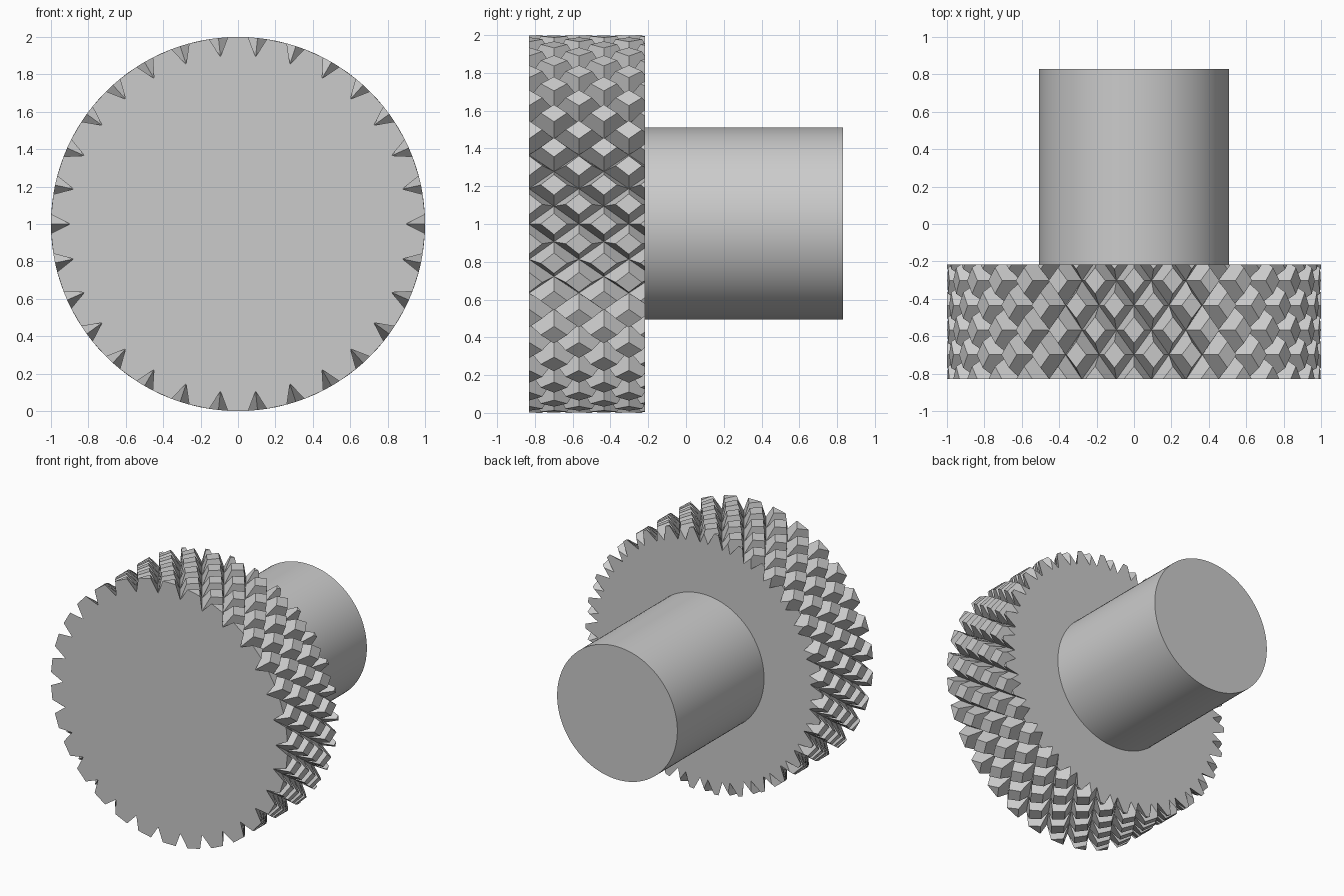
import bpy, bmesh, math
from mathutils import Matrix, Vector

cube = bpy.data.objects.get("Cube")
if cube:
    bpy.data.objects.remove(cube, do_unlink=True)

FRONT, SHOULDER, BACK = -0.83, -0.217, 0.83
STARTS = 30                  # grooves in each direction
STEP = math.pi / STARTS      # half the pitch around the rim
ROW = 0.132                  # half the pitch along the axis
FLAT = 0.53                  # share of each tooth that stays flat
R_OUT, R_ROOT = 1.0, 0.9

grey = bpy.data.materials.new("grey_metal")
grey.use_nodes = True
colour = (0.6, 0.6, 0.6, 1)
grey.diffuse_color = colour
grey.node_tree.nodes["Principled BSDF"].inputs["Base Color"].default_value = colour


def make_object(name, bm):
    bmesh.ops.recalc_face_normals(bm, faces=bm.faces[:])
    mesh = bpy.data.meshes.new(name)
    bm.to_mesh(mesh)
    bm.free()
    mesh.materials.append(grey)
    obj = bpy.data.objects.new(name, mesh)
    bpy.context.collection.objects.link(obj)
    return obj


def rim_point(row, col, radius):
    a = col * STEP
    return Vector((radius * math.cos(a), FRONT - 0.001 + row * ROW,
                   1 + radius * math.sin(a)))


# Knurled head: a staggered lattice of flat-topped four-sided teeth
bm = bmesh.new()
corners = [(0, -1), (1, 0), (0, 1), (-1, 0)]
for row in range(-1, 7):
    for col in range(2 * STARTS):
        if (row + col) % 2 == 0:
            continue
        root = [bm.verts.new(rim_point(row + r, col + c, R_ROOT)) for r, c in corners]
        top = [bm.verts.new(rim_point(row + r * FLAT, col + c * FLAT, R_OUT)) for r, c in corners]
        bm.faces.new(top)
        for i in range(4):
            j = (i + 1) % 4
            bm.faces.new((root[i], root[j], top[j], top[i]))
bmesh.ops.remove_doubles(bm, verts=bm.verts[:], dist=1e-4)

# Trim both ends square and cap them
for y, side in ((FRONT, -1), (SHOULDER, 1)):
    bmesh.ops.bisect_plane(bm, geom=bm.verts[:] + bm.edges[:] + bm.faces[:], dist=1e-5,
                           plane_co=(0, y, 0), plane_no=(0, side, 0), clear_outer=True)
    rim = [e for e in bm.edges if e.is_boundary
           and all(abs(v.co.y - y) < 1e-4 for v in e.verts)]
    bmesh.ops.holes_fill(bm, edges=rim, sides=0)
make_object("knurled_head", bm)

# Plain round shank
bm = bmesh.new()
placing = (Matrix.Translation((0, (BACK + SHOULDER - 0.02) / 2, 1.003))
           @ Matrix.Rotation(math.radians(90), 4, "X"))
bmesh.ops.create_cone(bm, cap_ends=True, segments=96, radius1=0.508, radius2=0.508,
                      depth=BACK - SHOULDER + 0.02, matrix=placing)
shank = make_object("shank", bm)
bpy.ops.object.select_all(action="DESELECT")
shank.select_set(True)
bpy.context.view_layer.objects.active = shank
bpy.ops.object.shade_smooth_by_angle(angle=math.radians(30))
